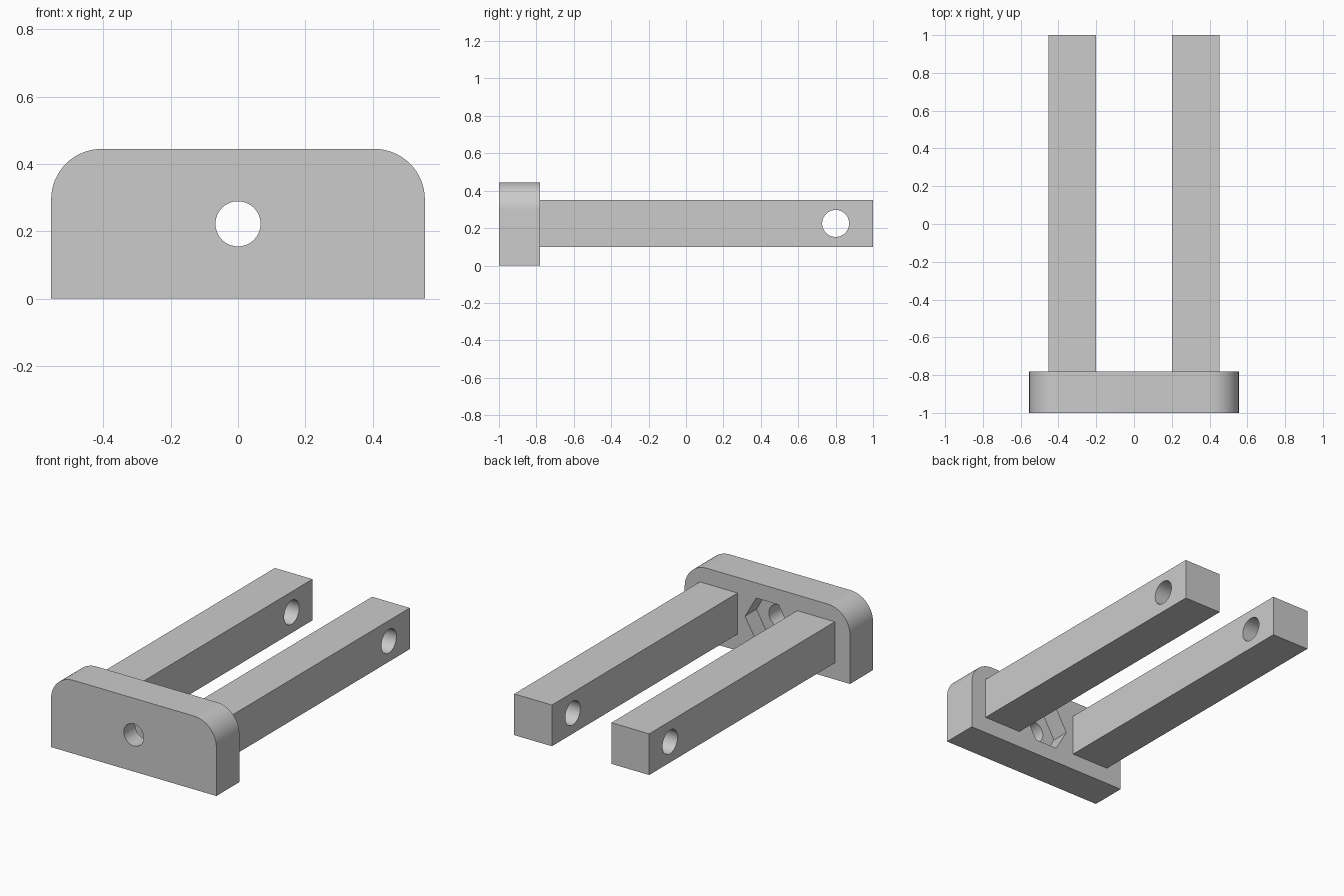
import bpy
import bmesh
from math import cos, sin, pi, radians
from mathutils import Matrix, Vector

default = bpy.data.objects.get("Cube")
if default:
    bpy.data.objects.remove(default, do_unlink=True)

# Single grey finish
grey = bpy.data.materials.new("light grey")
grey.use_nodes = True
color = (0.6, 0.6, 0.6, 1)
grey.diffuse_color = color
grey.node_tree.nodes["Principled BSDF"].inputs["Base Color"].default_value = color

HALF_W, HEIGHT, THICK, CORNER = 0.555, 0.445, 0.22, 0.15
MID_Z = HEIGHT / 2
FRONT = -1.0
BACK = FRONT + THICK


def finish(name, bm):
    bmesh.ops.recalc_face_normals(bm, faces=bm.faces)
    mesh = bpy.data.meshes.new(name)
    bm.to_mesh(mesh)
    bm.free()
    mesh.materials.append(grey)
    obj = bpy.data.objects.new(name, mesh)
    bpy.context.collection.objects.link(obj)
    return obj


def prism(name, outline, y, depth):
    """Extrude an (x, z) outline along +y."""
    bm = bmesh.new()
    face = bm.faces.new([bm.verts.new((x, y, z)) for x, z in outline])
    grown = bmesh.ops.extrude_face_region(bm, geom=[face])["geom"]
    moved = [v for v in grown if isinstance(v, bmesh.types.BMVert)]
    bmesh.ops.translate(bm, verts=moved, vec=(0, depth, 0))
    return finish(name, bm)


def cylinder(name, center, radius, length, axis, sides=64):
    bm = bmesh.new()
    turn = Vector((0, 0, 1)).rotation_difference(Vector(axis)).to_matrix().to_4x4()
    bmesh.ops.create_cone(bm, cap_ends=True, segments=sides, radius1=radius,
                          radius2=radius, depth=length,
                          matrix=Matrix.Translation(center) @ turn)
    return finish(name, bm)


def cut(obj, cutter):
    cutter.hide_render = True
    mod = obj.modifiers.new("cut", "BOOLEAN")
    mod.operation = "DIFFERENCE"
    mod.solver = "EXACT"
    mod.object = cutter
    bpy.context.view_layer.objects.active = obj
    bpy.ops.object.modifier_apply(modifier=mod.name)
    bpy.data.objects.remove(cutter, do_unlink=True)


def arc(cx, cz, radius, start, end, steps):
    angles = [start + (end - start) * i / steps for i in range(steps + 1)]
    return [(cx + radius * cos(a), cz + radius * sin(a)) for a in angles]


# End plate with rounded upper corners
inner_x, inner_z = HALF_W - CORNER, HEIGHT - CORNER
outline = [(-HALF_W, 0), (HALF_W, 0)]
outline += arc(inner_x, inner_z, CORNER, 0, pi / 2, 16)
outline += arc(-inner_x, inner_z, CORNER, pi / 2, pi, 16)
plate = prism("end_plate", outline, FRONT, THICK)

# Bolt hole through the plate and hexagonal nut recess behind it
cut(plate, cylinder("bolt_cutter", (0, FRONT + THICK / 2, MID_Z), 0.067, 1, (0, 1, 0)))
hexagon = arc(0, MID_Z, 0.15, 0, 2 * pi, 6)[:-1]
cut(plate, prism("nut_cutter", hexagon, BACK - 0.11, 0.2))

# Pair of square arms, each with a cross hole near its end
arms = []
for side, name in ((1, "left_arm"), (-1, "right_arm")):
    lo, hi = sorted((side * 0.2, side * 0.453))
    section = [(lo, 0.1), (hi, 0.1), (hi, 0.35), (lo, 0.35)]
    arm = prism(name, section, BACK, 1 - BACK)
    cut(arm, cylinder("pin_cutter", (side * 0.325, 0.8, 0.225), 0.072, 0.6, (1, 0, 0)))
    arms.append(arm)

# Smooth curved faces, keep hard edges
bpy.ops.object.select_all(action="DESELECT")
for obj in [plate] + arms:
    obj.select_set(True)
bpy.context.view_layer.objects.active = plate
bpy.ops.object.shade_smooth_by_angle(angle=radians(30))
